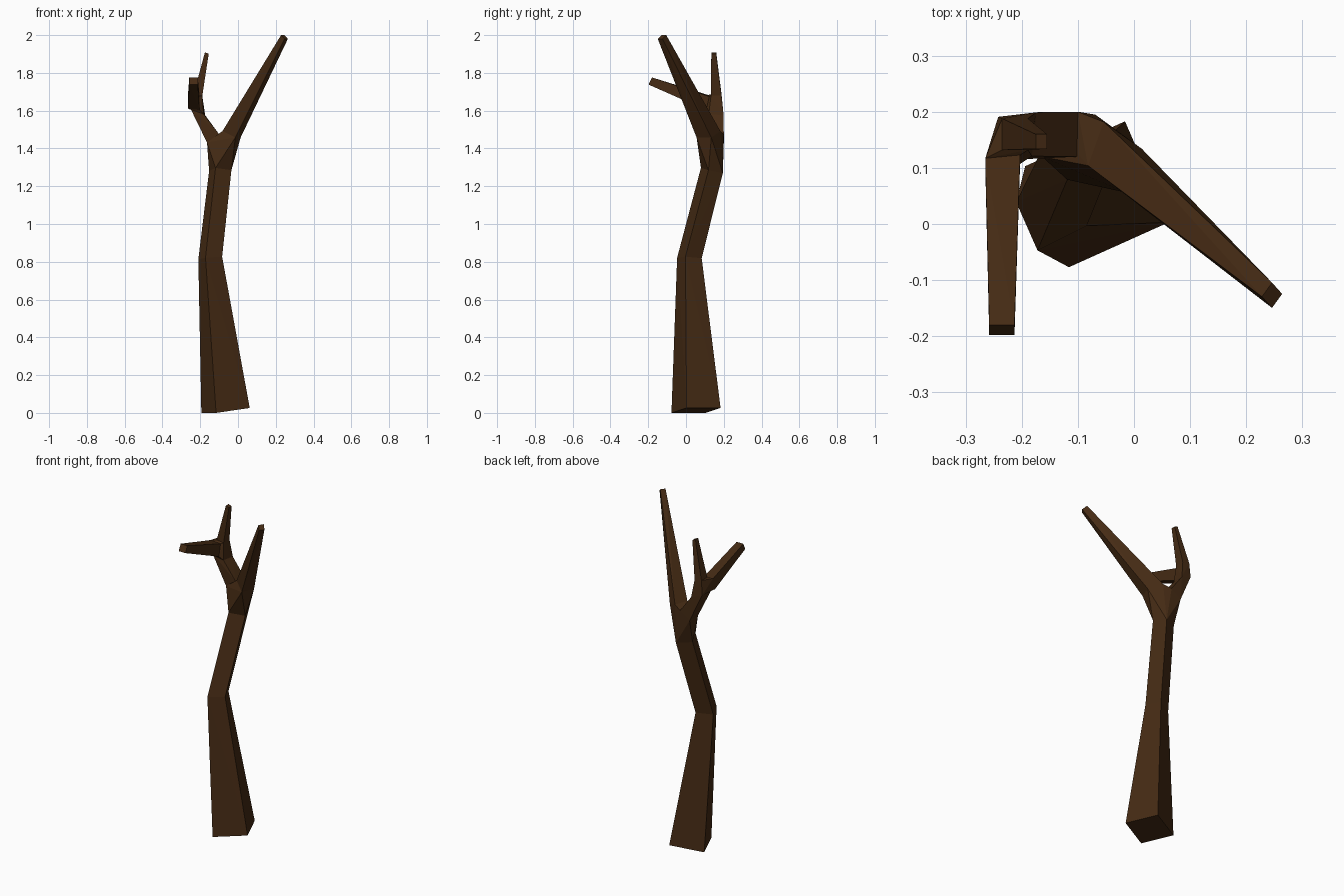
import bpy, bmesh
from mathutils import Vector

if "Cube" in bpy.data.objects:
    bpy.data.objects.remove(bpy.data.objects["Cube"])

bm = bmesh.new()


def ring(c, u, v):
    """Four-sided cross-section: centre and two half-edge vectors."""
    c, u, v = Vector(c), Vector(u), Vector(v)
    return [bm.verts.new(c + a * u + b * v)
            for a, b in ((-1, -1), (1, -1), (1, 1), (-1, 1))]


# Trunk sections
base = ring((-.066, .053, .013), (.089, .04, .013), (-.039, .09, 0))
bend = ring((-.147, .018, .82), (.044, .022, .003), (-.019, .043, -.004))
neck = ring((-.094, .137, 1.283), (.042, .02, -.006), (-.017, .038, -.008))
# Long right branch
right = ring((-.034, .119, 1.475), (.034, -.024, -.017), (.014, .039, 0))
right_tip = ring((.246, -.127, 1.99), (.009, -.01, -.01), (.009, .0125, 0))
# Left branch
left = ring((-.132, .16, 1.453), (.032, 0, .022), (0, .04, 0))
left_end = ring((-.212, .156, 1.592), (.034, .004, -.013), (.004, .039, -.003))
# Forward twig and upright twig
fwd = ring((-.234, .112, 1.643), (.031, .003, -.004), (0, .008, .036))
fwd_tip = ring((-.2355, -.189, 1.757), (.0225, 0, 0), (0, .009, .019))
up = ring((-.212, .16, 1.683), (.023, 0, -.004), (0, .028, 0))
up_tip = ring((-.165, .147, 1.905), (.01, 0, -.004), (0, .013, 0))

# Each segment or fork is the hull of the sections it joins
ends = (base, right_tip, fwd_tip, up_tip)
for group in ((base, bend), (bend, neck), (neck, right, left), (right, right_tip),
              (left, left_end), (left_end, fwd, up), (fwd, fwd_tip), (up, up_tip)):
    bmesh.ops.convex_hull(bm, input=[v for r in group for v in r])
    caps = [f for r in group if r not in ends for f in bm.faces
            if all(v in r for v in f.verts)]
    bmesh.ops.delete(bm, geom=caps, context='FACES_ONLY')

loose = [e for e in bm.edges if not e.link_faces]
bmesh.ops.delete(bm, geom=loose, context='EDGES')
bmesh.ops.recalc_face_normals(bm, faces=bm.faces)

mesh = bpy.data.meshes.new("bare_tree")
bm.to_mesh(mesh)
bm.free()
tree = bpy.data.objects.new("bare_tree", mesh)
bpy.context.collection.objects.link(tree)

# Dark bark
bark = bpy.data.materials.new("bark")
bark.diffuse_color = (.06, .024, .007, 1)
bark.use_nodes = True
bark.node_tree.nodes["Principled BSDF"].inputs["Base Color"].default_value = bark.diffuse_color
mesh.materials.append(bark)
